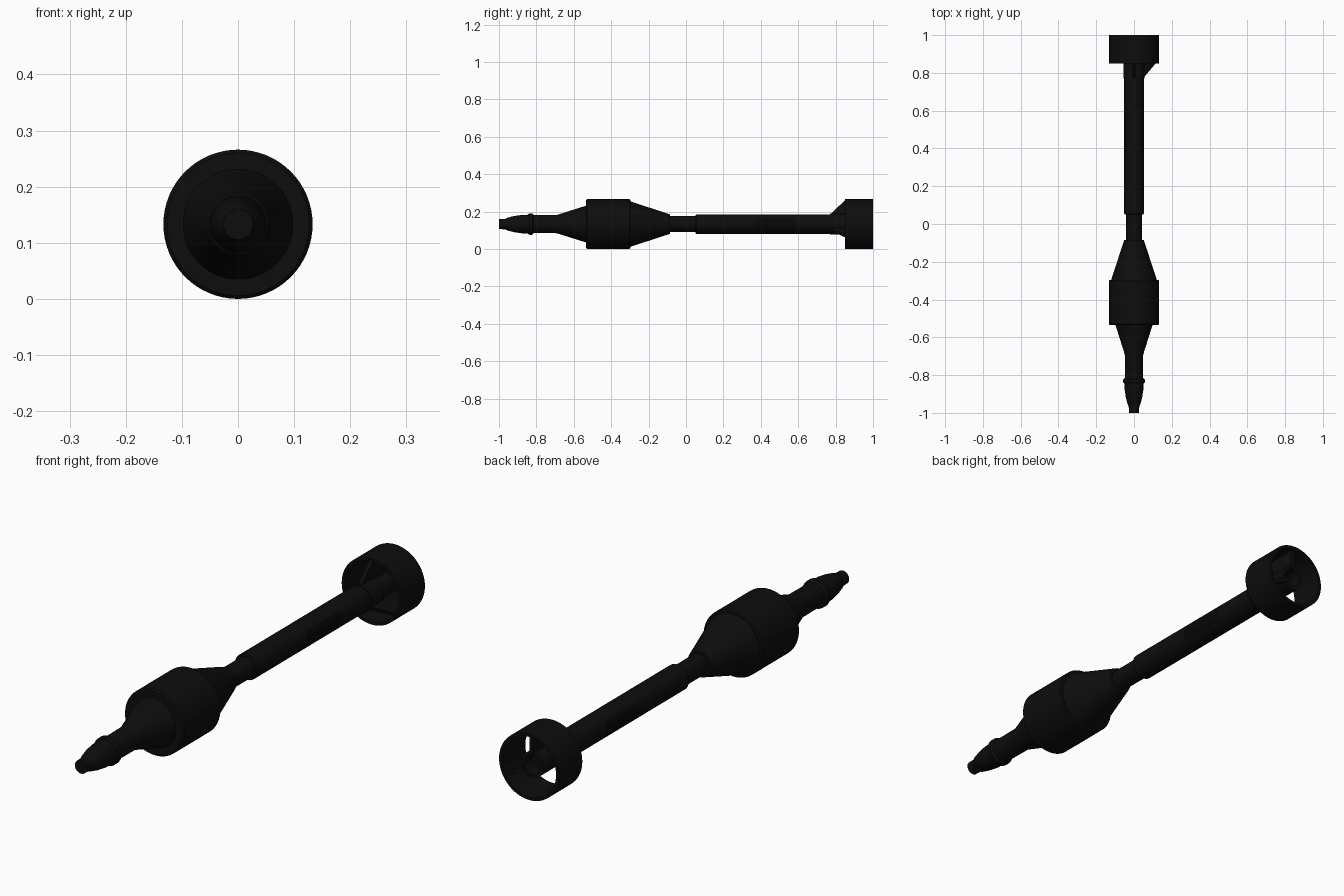
import bpy, bmesh, math
from mathutils import Matrix, Vector

if "Cube" in bpy.data.objects:
    bpy.data.objects.remove(bpy.data.objects["Cube"], do_unlink=True)

R = 0.133          # largest radius, also the height of the long axis
SIDES = 64


def material(name, colour):
    m = bpy.data.materials.new(name)
    m.use_nodes = True
    m.diffuse_color = colour
    m.node_tree.nodes["Principled BSDF"].inputs["Base Color"].default_value = colour
    return m


black = material("matte black", (0.004, 0.004, 0.004, 1))
dark = material("deep black", (0.002, 0.002, 0.002, 1))


def finish(name, bm, mats=(black,)):
    bmesh.ops.remove_doubles(bm, verts=bm.verts, dist=1e-5)
    bmesh.ops.recalc_face_normals(bm, faces=bm.faces)
    mesh = bpy.data.meshes.new(name)
    bm.to_mesh(mesh)
    bm.free()
    ob = bpy.data.objects.new(name, mesh)
    bpy.context.collection.objects.link(ob)
    for m in mats:
        mesh.materials.append(m)
    bpy.ops.object.select_all(action="DESELECT")
    ob.select_set(True)
    bpy.context.view_layer.objects.active = ob
    bpy.ops.object.shade_smooth_by_angle(angle=math.radians(25))
    return ob


def lathe(name, profile, closed=False, mats=(black,), rule=None):
    """Spin (y, radius) points around the long axis."""
    bm = bmesh.new()
    vs = [bm.verts.new((r, y, R)) for y, r in profile]
    edges = [bm.edges.new(p) for p in zip(vs, vs[1:])]
    if closed:
        edges.append(bm.edges.new((vs[-1], vs[0])))
    bmesh.ops.spin(bm, geom=vs + edges, cent=(0, 0, R), axis=(0, 1, 0),
                   angle=math.tau, steps=SIDES, use_duplicate=False)
    if rule:
        for f in bm.faces:
            f.material_index = int(rule(f.calc_center_median()))
    return finish(name, bm, mats)


# Nose fuze with its collar
lathe("nose_fuze", [(-1, 0), (-1, 0.027), (-0.965, 0.028), (-0.955, 0.034),
                    (-0.92, 0.043), (-0.88, 0.049), (-0.845, 0.05), (-0.845, 0.052),
                    (-0.838, 0.057), (-0.822, 0.057), (-0.815, 0.048), (-0.815, 0)])

# Main body: front neck and cone, drum, rear cone
lathe("main_body", [(-0.82, 0), (-0.82, 0.048), (-0.69, 0.049), (-0.535, 0.098),
                    (-0.535, 0.127), (-0.529, R), (-0.302, R), (-0.297, 0.128),
                    (-0.297, 0.121), (-0.085, 0.052), (-0.085, 0)])

lathe("neck", [(-0.09, 0), (-0.09, 0.042), (0.06, 0.042), (0.06, 0)])

# Tail tube with a darker panel on each side
lathe("tail_tube", [(0.05, 0), (0.05, 0.048), (0.055, 0.052), (0.37, 0.052),
                    (0.58, 0.052), (0.77, 0.052), (0.77, 0.056), (0.85, 0.056),
                    (0.855, 0.05), (0.98, 0.05), (0.98, 0.036), (0.93, 0.036),
                    (0.93, 0)],
      mats=(black, dark),
      rule=lambda c: 0.4 < c.y < 0.55 and abs(c.x) > 0.04)

# Open tail ring
lathe("tail_ring", [(0.85, 0.121), (0.85, R), (1, R), (1, 0.121)], closed=True)

# Fins holding the ring, with sloped leading edges
for label, angle in (("upper", 90), ("side", -30)):
    bm = bmesh.new()
    outline = [(0.765, 0.045), (0.85, 0.128), (0.985, 0.128), (0.985, 0.04)]
    face = bm.faces.new([bm.verts.new((r, y, -0.008)) for y, r in outline])
    out = bmesh.ops.extrude_face_region(bm, geom=[face])
    bmesh.ops.translate(bm, vec=Vector((0, 0, 0.016)),
                        verts=[v for v in out["geom"] if isinstance(v, bmesh.types.BMVert)])
    turn = Matrix.Translation((0, 0, R)) @ Matrix.Rotation(math.radians(-angle), 4, "Y")
    bmesh.ops.transform(bm, matrix=turn, verts=bm.verts)
    finish(label + "_fin", bm)
